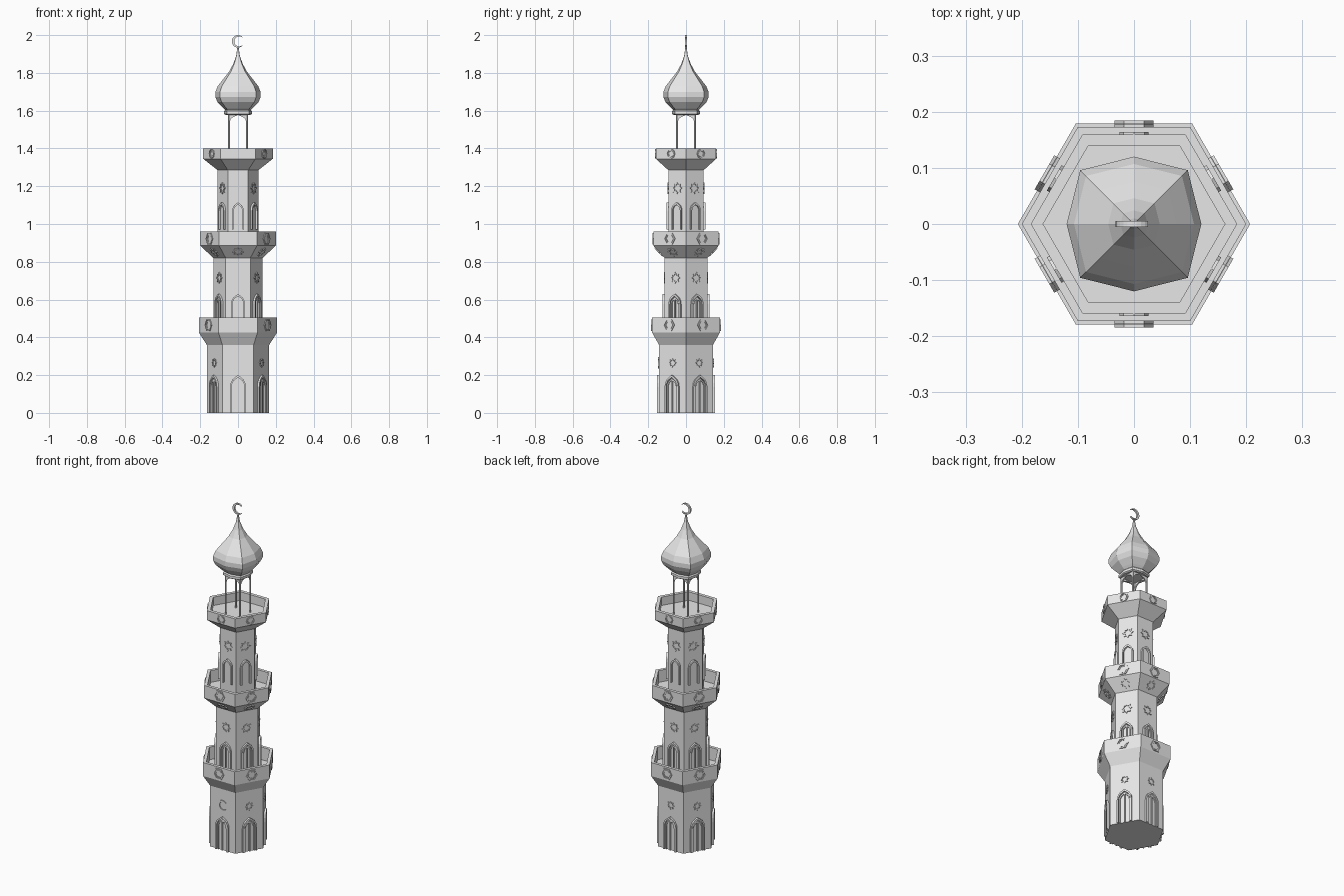
import bpy, bmesh
from math import cos, sin, pi, radians, atan2
from mathutils import Vector

cube = bpy.data.objects.get("Cube")
if cube:
    bpy.data.objects.remove(cube)

stone = bpy.data.materials.new("pale_stone")
stone.use_nodes = True
stone.diffuse_color = (0.8, 0.8, 0.8, 1)
stone.node_tree.nodes["Principled BSDF"].inputs["Base Color"].default_value = (0.8, 0.8, 0.8, 1)


def finish(bm, name):
    bmesh.ops.recalc_face_normals(bm, faces=bm.faces)
    mesh = bpy.data.meshes.new(name)
    bm.to_mesh(mesh)
    bm.free()
    mesh.materials.append(stone)
    obj = bpy.data.objects.new(name, mesh)
    bpy.context.collection.objects.link(obj)
    return obj


def loft(name, profile, directions):
    """Stack rings of (radius, height) along the given outline directions."""
    bm = bmesh.new()
    n = len(directions)
    rings = [[bm.verts.new((r * x, r * y, z)) for x, y in directions] for r, z in profile]
    for a, b in zip(rings, rings[1:]):
        for i in range(n):
            bm.faces.new((a[i], a[(i + 1) % n], b[(i + 1) % n], b[i]))
    bm.faces.new(rings[0])
    bm.faces.new(rings[-1])
    return finish(bm, name)


def wall(angle, distance, height, tilt=0.0):
    """Mapping from (u, v, out) on a wall to model space; tilt leans it downward."""
    a = radians(angle)
    side = Vector((-sin(a), cos(a), 0))
    flat = Vector((cos(a), sin(a), 0))
    up = Vector((0, 0, 1))
    out = flat * cos(tilt) - up * sin(tilt)
    rise = flat * sin(tilt) + up * cos(tilt)
    origin = flat * distance + up * height
    return lambda u, v, w: origin + side * u + rise * v + out * w


def plate(bm, place, outline, depth, sunk=0.004):
    low = [bm.verts.new(place(u, v, -sunk)) for u, v in outline]
    top = [bm.verts.new(place(u, v, depth)) for u, v in outline]
    bm.faces.new(top)
    bm.faces.new(low)
    n = len(low)
    for i in range(n):
        j = (i + 1) % n
        bm.faces.new((low[i], low[j], top[j], top[i]))


def band(bm, place, outer, inner, depth, closed=True, sunk=0.004):
    """Raised strip between two matching outlines."""
    loops = [[bm.verts.new(place(u, v, w)) for u, v in line]
             for line, w in ((outer, -sunk), (outer, depth), (inner, depth), (inner, -sunk))]
    n = len(outer)
    for i in range(n if closed else n - 1):
        j = (i + 1) % n
        for k in range(4):
            a, b = loops[k], loops[(k + 1) % 4]
            bm.faces.new((a[i], a[j], b[j], b[i]))
    if not closed:
        for i in (0, n - 1):
            bm.faces.new([line[i] for line in loops])


def polygon(n, r, turn=0.0):
    return [(r * cos(turn + 2 * pi * i / n), r * sin(turn + 2 * pi * i / n)) for i in range(n)]


def star(r):
    return [(r * k * cos(i * pi / 8), r * k * sin(i * pi / 8))
            for i in range(16) for k in [1 if i % 2 == 0 else 0.68]]


def arch(w, h):
    """Pointed arch from lower left, over the tip, to lower right."""
    spring = h - 1.5 * w
    half = [(-w, 0), (-w, spring), (-0.93 * w, spring + 0.5 * w),
            (-0.7 * w, spring + 0.95 * w), (-0.35 * w, spring + 1.25 * w)]
    return half + [(0, h)] + [(-u, v) for u, v in reversed(half)]


def crescent(r):
    outer, inner = [], []
    for i in range(21):
        t = radians(40 + 14 * i)
        outer.append((r * cos(t), r * sin(t)))
        inner.append((0.2 * r + 0.8 * r * cos(t), 0.8 * r * sin(t)))
    inner[0], inner[-1] = [(u * 0.98, v * 0.96) for u, v in (outer[0], outer[-1])]
    return outer, inner


# Hexagonal tower with three walled balconies
APOTHEM = cos(pi / 6)
hexagon = polygon(6, 1)
loft("tower", [
    (0.165, 0), (0.165, 0.36), (0.207, 0.425), (0.207, 0.505), (0.187, 0.505), (0.187, 0.43),
    (0.13, 0.43), (0.13, 0.82), (0.2, 0.885), (0.2, 0.96), (0.18, 0.96), (0.18, 0.89),
    (0.108, 0.89), (0.108, 1.285), (0.184, 1.345), (0.184, 1.4), (0.162, 1.4), (0.162, 1.35)],
    hexagon)

# Ornaments repeated on the six walls
doors, stars, medallions = bmesh.new(), bmesh.new(), bmesh.new()
DOORS = [(0.165, 0.0, 0.042, 0.2, True), (0.13, 0.43, 0.036, 0.2, True), (0.108, 0.97, 0.031, 0.145, False)]
STARS = [(0.165, 0.265, 0.024), (0.13, 0.715, 0.03), (0.108, 1.19, 0.031)]
MEDALLIONS = [(0.207, 0.465, 0.035, 6), (0.2, 0.922, 0.035, 6), (0.184, 1.372, 0.026, 8)]
slope = atan2(0.07 * APOTHEM, 0.065)

for angle in range(-90, 270, 60):
    for r, z, w, h, double in DOORS:
        place = wall(angle, r * APOTHEM, z)
        band(doors, place, arch(w, h), arch(w - 0.008, h - 0.012), 0.011, closed=False)
        if double:
            band(doors, place, arch(w - 0.011, h - 0.018), arch(w - 0.017, h - 0.027), 0.007, closed=False)
            plate(doors, place, [(-0.003, 0), (0.003, 0), (0.003, h - 0.026), (-0.003, h - 0.026)], 0.007)
    for r, z, size in STARS:
        place = wall(angle, r * APOTHEM, z)
        if angle == -90 and z < 0.5:
            band(stars, place, *crescent(0.03), 0.005, closed=False)
        else:
            band(stars, place, star(size), star(size * 0.68), 0.005)
    # Stars on the sloping underside of the middle balcony
    place = wall(angle, 0.165 * APOTHEM, 0.8525, slope)
    band(stars, place, star(0.03), star(0.02), 0.005)
    for r, z, size, sides in MEDALLIONS:
        place = wall(angle, r * APOTHEM, z)
        band(medallions, place, polygon(sides, size), polygon(sides, size * 0.78), 0.005)
        band(medallions, place, polygon(sides, size * 0.7), polygon(sides, size * 0.55), 0.003)

finish(doors, "arched_doors")
finish(stars, "wall_stars")
finish(medallions, "balcony_medallions")

# Open lantern: four slim posts joined by pointed arches
HALF = 0.047
for x in (-HALF, HALF):
    for y in (-HALF, HALF):
        bpy.ops.mesh.primitive_cylinder_add(vertices=8, radius=0.005, depth=0.24, location=(x, y, 1.465))
        post = bpy.context.object
        post.name = "lantern_post"
        post.data.materials.append(stone)

lantern = bmesh.new()
curve = arch(HALF - 0.004, 0.07)[1:-1]
curve = [(u, v * 0.55) for u, v in curve]
for angle in range(0, 360, 90):
    place = wall(angle, HALF, 1.538)
    band(lantern, place, [(u, 0.045) for u, v in curve], curve, 0.003, closed=False)
finish(lantern, "lantern_arches")

# Onion dome with a bulging square plan, stronger on its corners
plan = [(x * k, y * k) for i, (x, y) in enumerate(polygon(8, 1)) for k in [1.13 if i % 2 else 1]]
loft("onion_dome", [
    (0.066, 1.578), (0.073, 1.583), (0.073, 1.597), (0.067, 1.603), (0.08, 1.615), (0.108, 1.645),
    (0.12, 1.672), (0.12, 1.698), (0.107, 1.73), (0.076, 1.77), (0.046, 1.808), (0.024, 1.85),
    (0.01, 1.89), (0.003, 1.937)], plan)

# Crescent finial
finial = bmesh.new()
band(finial, wall(-90, 0, 1.967), *crescent(0.033), 0.005, closed=False, sunk=0.005)
finish(finial, "crescent_finial")
